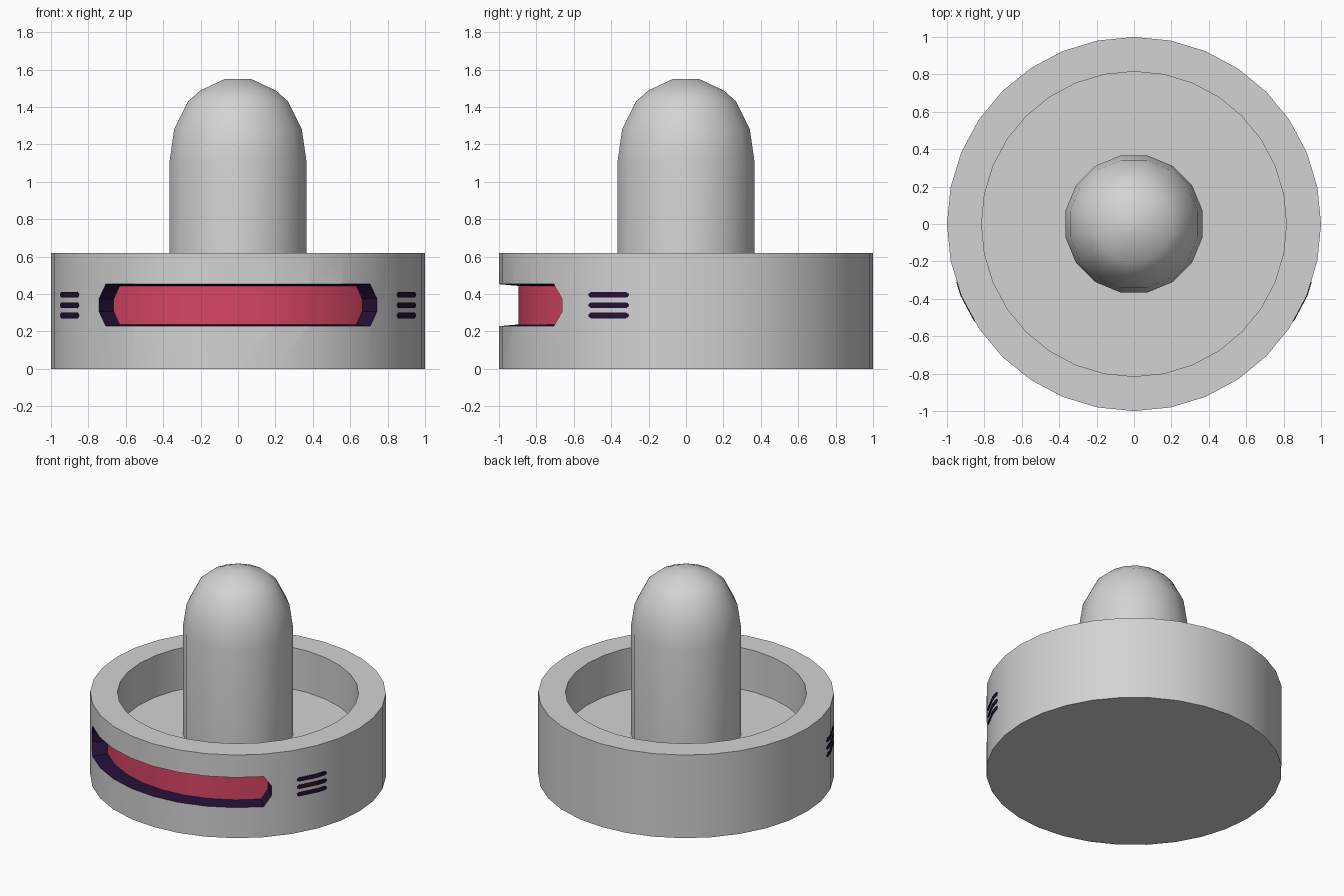
import bpy, bmesh, math

if "Cube" in bpy.data.objects:
    bpy.data.objects.remove(bpy.data.objects["Cube"])

MID = 0.34            # height of the slot and stripes
SEG = math.radians(11.25)


def material(name, rgb):
    m = bpy.data.materials.new(name)
    m.diffuse_color = (*rgb, 1)
    m.use_nodes = True
    m.node_tree.nodes["Principled BSDF"].inputs["Base Color"].default_value = m.diffuse_color
    return m


MATS = [material("light_grey", (0.65, 0.65, 0.65)),
        material("dark_purple", (0.018, 0.005, 0.038)),
        material("crimson", (0.68, 0.06, 0.13))]


def add_object(name, bm):
    bmesh.ops.recalc_face_normals(bm, faces=bm.faces)
    me = bpy.data.meshes.new(name)
    bm.to_mesh(me)
    bm.free()
    ob = bpy.data.objects.new(name, me)
    bpy.context.collection.objects.link(ob)
    for m in MATS:
        me.materials.append(m)
    return ob


def activate(ob):
    bpy.ops.object.select_all(action='DESELECT')
    ob.select_set(True)
    bpy.context.view_layer.objects.active = ob


def smooth(ob):
    activate(ob)
    bpy.ops.object.shade_smooth_by_angle(angle=math.radians(32))


def lathe(name, profile, sides, offset):
    """Closed solid from rings of (radius, z), capped at both ends."""
    bm = bmesh.new()
    rings = []
    for r, z in profile:
        rings.append([bm.verts.new((r * math.cos(offset + math.tau * i / sides),
                                    r * math.sin(offset + math.tau * i / sides), z))
                      for i in range(sides)])
    for a, b in zip(rings, rings[1:]):
        for i in range(sides):
            j = (i + 1) % sides
            bm.faces.new((a[i], a[j], b[j], b[i]))
    bm.faces.new(rings[0])
    bm.faces.new(rings[-1])
    return add_object(name, bm)


def on_wall(deg, r, z):
    """Point on the 32-sided wall, angle measured from the front."""
    a = math.radians(deg)
    r *= math.cos(SEG / 2) / math.cos(a % SEG - SEG / 2)
    return (r * math.sin(a), -r * math.cos(a), z)


def curved_bar(name, columns, r_in, r_out, taper, face_mat):
    """Bar bent around the wall; columns are (angle, half height)."""
    bm = bmesh.new()
    cols = [[bm.verts.new(on_wall(d, r, MID + z)) for r, z in
             ((r_in, -h * taper), (r_out, -h), (r_out, h), (r_in, h * taper))]
            for d, h in columns]
    for a, b in zip(cols, cols[1:]):
        for i in range(4):
            j = (i + 1) % 4
            f = bm.faces.new((a[i], a[j], b[j], b[i]))
            f.material_index = face_mat if i == 3 else 1
    for end in (cols[0], cols[-1]):
        bm.faces.new(end).material_index = 1
    return add_object(name, bm)


# Round tray with raised rim
base = lathe("base_tray", [(1, 0), (1, 0.62), (0.815, 0.62), (0.815, 0.31)], 32, 0)

# Front slot with crimson back panel, cut into the rim
half = [(11.25, 0.117), (22.5, 0.117), (33.75, 0.117), (45, 0.117), (48.2, 0.037)]
cols = [(-d, h) for d, h in reversed(half)] + [(0, 0.117)] + half
cutter = curved_bar("slot_cutter", cols, 0.895, 1.05, 0.88, 2)
cutter.hide_render = True
mod = base.modifiers.new("slot", 'BOOLEAN')
mod.operation = 'DIFFERENCE'
mod.solver = 'EXACT'
mod.object = cutter
activate(base)
bpy.ops.object.modifier_apply(modifier=mod.name)
bpy.data.objects.remove(cutter)
smooth(base)

# Domed handle
handle = lathe("handle", [(0.373, 0.31), (0.373, 1.11), (0.348, 1.28), (0.272, 1.43),
                          (0.207, 1.487), (0.07, 1.55)], 16, SEG)
smooth(handle)

# Three painted stripes on each side of the slot
for side, label in ((1, "right"), (-1, "left")):
    for k in (-1, 0, 1):
        cols = [(side * d, h) for d, h in
                ((58.6, 0.006), (59.4, 0.015), (67.5, 0.015), (71.2, 0.015), (72, 0.006))]
        bar = curved_bar(f"stripe_{label}_{k + 2}", cols, 0.998, 1.004, 1, 1)
        bar.location.z = 0.055 * k
